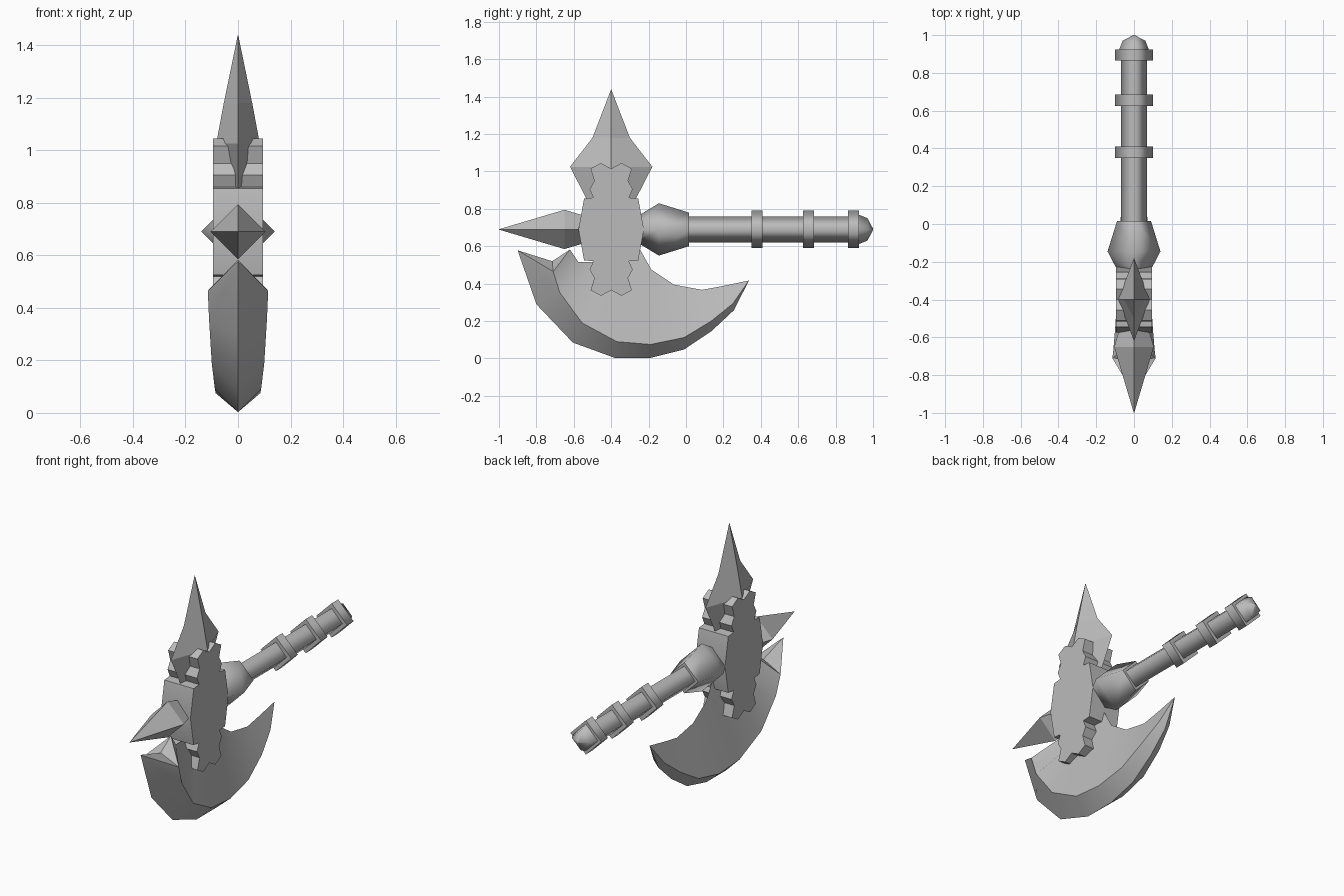
import bpy, bmesh, math

cube = bpy.data.objects.get("Cube")
if cube:
    bpy.data.objects.remove(cube)

steel = bpy.data.materials.new("grey steel")
steel.use_nodes = True
GREY = (0.5, 0.5, 0.5, 1)
steel.diffuse_color = GREY
steel.node_tree.nodes["Principled BSDF"].inputs["Base Color"].default_value = GREY

AXIS_Z = 0.69   # height of the handle
HEAD_Y = -0.40  # middle of the axe head


def finish(name, bm):
    bmesh.ops.remove_doubles(bm, verts=bm.verts, dist=1e-5)
    bmesh.ops.recalc_face_normals(bm, faces=bm.faces)
    mesh = bpy.data.meshes.new(name)
    bm.to_mesh(mesh)
    bm.free()
    mesh.materials.append(steel)
    obj = bpy.data.objects.new(name, mesh)
    bpy.context.collection.objects.link(obj)
    return obj


def smooth_by_angle(obj, degrees):
    bpy.ops.object.select_all(action='DESELECT')
    obj.select_set(True)
    bpy.context.view_layer.objects.active = obj
    bpy.ops.object.shade_smooth_by_angle(angle=math.radians(degrees))


def diamond_loft(name, stations, place, smooth=False):
    """Four-sided loft; each station is (distance, half width, half height)."""
    bm = bmesh.new()
    loops = []
    for d, a, b in stations:
        corners = ((a, 0), (0, b), (-a, 0), (0, -b))
        loops.append([bm.verts.new(place(d, u, v)) for u, v in corners])
    for low, high in zip(loops, loops[1:]):
        for i in range(4):
            j = (i + 1) % 4
            bm.faces.new((low[i], low[j], high[j], high[i])).smooth = smooth
    caps = [bm.faces.new(loops[0]), bm.faces.new(loops[-1])]
    for cap in caps:
        for edge in cap.edges:
            edge.smooth = False
    return finish(name, bm)


def along_y(d, u, v):
    return (u, d, AXIS_Z + v)


def upright(d, u, v):
    return (u, HEAD_Y + v, d)


# Handle, grip rings, pommel and collar
diamond_loft("handle", [(-0.2, 0.07, 0.07), (0.93, 0.07, 0.07)], along_y, True)
for i, y in enumerate((0.35, 0.625, 0.865)):
    diamond_loft(f"grip_ring_{i + 1}", [(y, 0.1, 0.1), (y + 0.06, 0.1, 0.1)], along_y, True)
diamond_loft("pommel", [(0.92, 0.08, 0.08), (0.97, 0.06, 0.06), (1.0, 0.004, 0.004)], along_y, True)
diamond_loft("collar", [(-0.26, 0.08, 0.07), (-0.145, 0.14, 0.14), (0.015, 0.09, 0.09)], along_y, True)

# Front and top spikes
diamond_loft("front_spike", [(-0.5, 0.06, 0.06), (-0.65, 0.105, 0.105), (-1.0, 0.001, 0.001)], along_y)
diamond_loft("top_spike", [(0.85, 0.03, 0.13), (1.025, 0.083, 0.22), (1.18, 0.054, 0.1),
                           (1.437, 0.001, 0.001)], upright)

# Head block: a quarter outline mirrored both ways, then extruded across x
quarter = [(0, 0.325), (0.055, 0.355), (0.11, 0.325), (0.09, 0.26), (0.115, 0.215),
           (0.095, 0.17), (0.145, 0.165), (0.175, 0)]
right_half = quarter + [(y, -z) for y, z in quarter[-2::-1]]
outline = right_half + [(-y, z) for y, z in right_half[-2:0:-1]]
bm = bmesh.new()
face = bm.faces.new([bm.verts.new((-0.095, HEAD_Y + y, AXIS_Z + z)) for y, z in outline])
grown = bmesh.ops.extrude_face_region(bm, geom=[face])
bmesh.ops.translate(bm, vec=(0.19, 0, 0),
                    verts=[g for g in grown["geom"] if isinstance(g, bmesh.types.BMVert)])
smooth_by_angle(finish("head_block", bm), 30)

# Blade: cutting edge, bevel ridge and inner rim, mirrored across x
edge = [(-0.9, 0.578), (-0.8, 0.29), (-0.605, 0.085), (-0.38, 0.003), (-0.19, 0.003),
        (-0.01, 0.048), (0.135, 0.145), (0.255, 0.257), (0.337, 0.417)]
ridge = [(0.115, -0.71, 0.465), (0.11, -0.675, 0.353), (0.1, -0.555, 0.19), (0.088, -0.37, 0.09),
         (0.085, -0.19, 0.075), (0.075, -0.01, 0.112), (0.06, 0.135, 0.2), (0.035, 0.25, 0.293)]
rim = [(-0.62, 0.583), (-0.575, 0.515), (-0.4, 0.52), (-0.25, 0.59), (-0.185, 0.475),
       (-0.065, 0.395), (0.085, 0.367), (0.2, 0.388)]
bm = bmesh.new()
for side in (1, -1):
    outer = [bm.verts.new((0, y, z)) for y, z in edge]
    middle = [bm.verts.new((side * x, y, z)) for x, y, z in ridge] + [outer[-1]]
    inner = [bm.verts.new((0, y, z)) for y, z in rim] + [outer[-1]]
    notch = bm.verts.new((0, -0.715, 0.52))
    for a, b in ((outer, middle), (middle, inner)):
        for i in range(8):
            corners = list(dict.fromkeys((a[i], a[i + 1], b[i + 1], b[i])))
            bm.faces.new(corners)
    bm.faces.new((outer[0], middle[0], notch))
    bm.faces.new((notch, middle[0], inner[0]))
smooth_by_angle(finish("blade", bm), 30)
